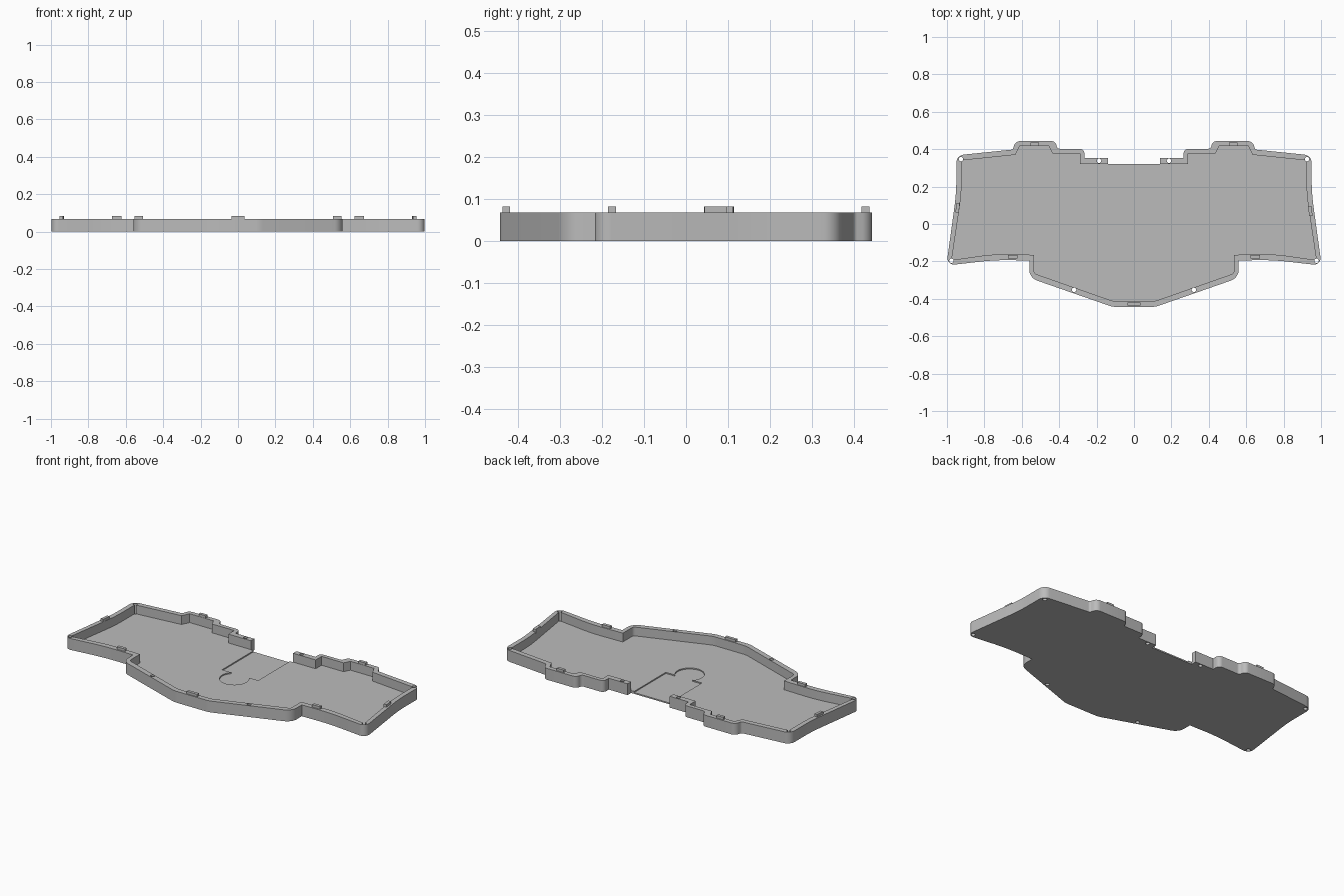
import bpy, bmesh, math
from mathutils import Vector, Matrix

cube = bpy.data.objects.get("Cube")
if cube:
    bpy.data.objects.remove(cube, do_unlink=True)

RIM, FLOOR, TAB_TOP = 0.068, 0.015, 0.083

grey = bpy.data.materials.new("plain grey")
grey.use_nodes = True
grey.diffuse_color = (0.5, 0.5, 0.5, 1)
grey.node_tree.nodes["Principled BSDF"].inputs["Base Color"].default_value = (0.5, 0.5, 0.5, 1)


def mirrored(half):
    """Close a right-hand half outline with its mirror image."""
    return half + [(-x, y, c) for x, y, c in reversed(half)]


def rounded(corners, steps=8):
    """Replace each corner (x, y, cut length) by a circular arc."""
    pts, n = [], len(corners)
    for i, (x, y, cut) in enumerate(corners):
        p = Vector((x, y))
        if not cut:
            pts.append(p)
            continue
        a = (Vector(corners[i - 1][:2]) - p).normalized()
        b = (Vector(corners[(i + 1) % n][:2]) - p).normalized()
        w = math.sin(a.angle(b) / 2)
        for k in range(steps + 1):
            t = k / steps
            f = ((1 - t) ** 2, 2 * w * t * (1 - t), t * t)
            pts.append(((p + a * cut) * f[0] + p * f[1] + (p + b * cut) * f[2]) / sum(f))
    return pts


def make_object(name, bm):
    bmesh.ops.recalc_face_normals(bm, faces=bm.faces)
    mesh = bpy.data.meshes.new(name)
    bm.to_mesh(mesh)
    bm.free()
    mesh.materials.append(grey)
    obj = bpy.data.objects.new(name, mesh)
    bpy.context.collection.objects.link(obj)
    return obj


def prism(name, pts, z0, z1):
    bm = bmesh.new()
    face = bm.faces.new([bm.verts.new((p[0], p[1], z0)) for p in pts])
    top = bmesh.ops.extrude_face_region(bm, geom=[face])["geom"]
    bmesh.ops.translate(bm, vec=(0, 0, z1 - z0),
                        verts=[v for v in top if isinstance(v, bmesh.types.BMVert)])
    return make_object(name, bm)


def circle(cx, cy, r, n):
    return [(cx + r * math.cos(math.tau * i / n), cy + r * math.sin(math.tau * i / n))
            for i in range(n)]


def cut(target, cutter):
    cutter.hide_render = True
    mod = target.modifiers.new("cut", 'BOOLEAN')
    mod.operation, mod.solver, mod.object = 'DIFFERENCE', 'EXACT', cutter
    bpy.context.view_layer.objects.active = target
    bpy.ops.object.modifier_apply(modifier=mod.name)
    bpy.data.objects.remove(cutter, do_unlink=True)


# Outer outline: back notch, stepped back edge, flared sides, pointed front
outer = mirrored([
    (0.14, 0.32, 0), (0.14, 0.354, 0), (0.265, 0.354, 0), (0.265, 0.402, 0.025),
    (0.41, 0.402, 0.015), (0.42, 0.443, 0.022), (0.635, 0.443, 0.025),
    (0.648, 0.398, 0.01), (0.95, 0.367, 0.04), (0.95, 0.165, 0.07),
    (1.003, -0.222, 0.045), (0.74, -0.192, 0.08), (0.56, -0.195, 0),
    (0.56, -0.288, 0.045), (0.115, -0.443, 0.02)])

# Inner outline, running out through the notch
inner = mirrored([
    (0.138, 0.34, 0), (0.138, 0.322, 0), (0.29, 0.322, 0), (0.29, 0.378, 0),
    (0.436, 0.378, 0), (0.455, 0.416, 0), (0.612, 0.416, 0), (0.634, 0.37, 0),
    (0.922, 0.34, 0), (0.922, 0.16, 0.07), (0.975, -0.193, 0), (0.745, -0.16, 0.08),
    (0.535, -0.165, 0), (0.535, -0.264, 0.015), (0.11, -0.413, 0.02)])

tray = prism("tray", rounded(outer), 0, RIM)
cut(tray, prism("inner_cutter", rounded(inner), FLOOR, 0.2))

# Shallow controller pocket with a round thumb relief
pocket_floor = FLOOR - 0.007
cut(tray, prism("pocket_cutter", [(-0.12, 0.02), (0.12, 0.02), (0.12, 0.34), (-0.12, 0.34)],
                pocket_floor, 0.05))
cut(tray, prism("relief_cutter", circle(0, -0.035, 0.08, 40), pocket_floor, 0.05))

# Screw holes through the rim
for x, y in ((0.925, 0.347), (0.976, -0.197), (0.32, -0.352), (0.187, 0.338)):
    for side in (-1, 1):
        cut(tray, prism("hole_cutter", circle(side * x, y, 0.012, 16), -0.05, 0.2))

bpy.ops.object.select_all(action='DESELECT')
tray.select_set(True)
bpy.context.view_layer.objects.active = tray
bpy.ops.object.shade_smooth_by_angle(angle=math.radians(30))


def tab(name, x, y, w, d, turn=0):
    bm = bmesh.new()
    bmesh.ops.create_cube(bm, size=1)
    bmesh.ops.scale(bm, vec=(w, d, TAB_TOP - 0.06), verts=bm.verts)
    bmesh.ops.rotate(bm, matrix=Matrix.Rotation(turn, 3, 'Z'), verts=bm.verts)
    bmesh.ops.translate(bm, vec=(x, y, (TAB_TOP + 0.06) / 2), verts=bm.verts)
    make_object(name, bm)


# Locating tabs on the rim
tab("front_tab", 0, -0.428, 0.07, 0.018)
for side, label in ((-1, "right"), (1, "left")):
    tab(label + "_back_tab", side * 0.53, 0.427, 0.046, 0.018)
    tab(label + "_front_tab", side * 0.648, -0.176, 0.052, 0.018)
    tab(label + "_side_tab", side * 0.943, 0.078 - side * 0.009, 0.018, 0.052, side * 0.1)
